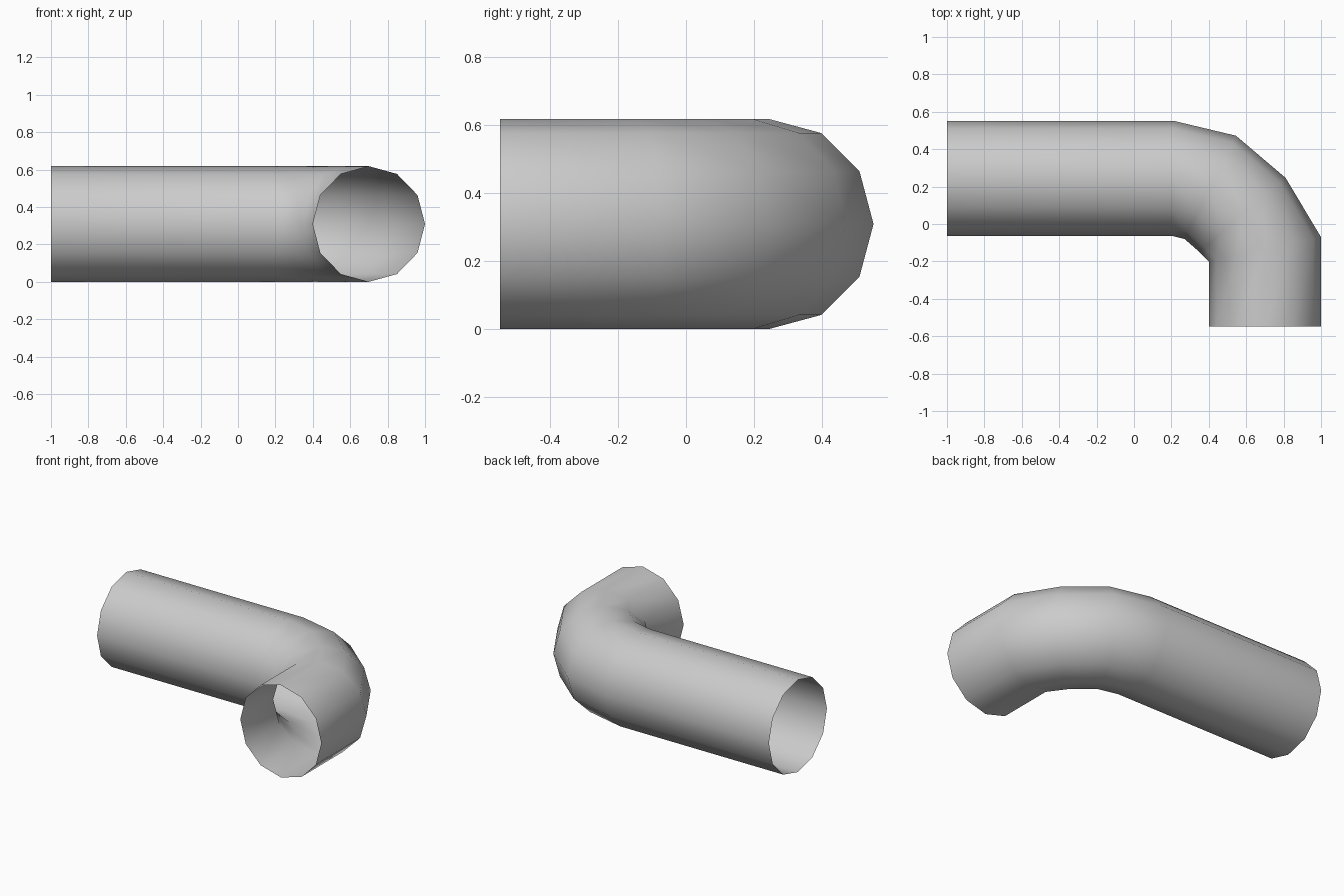
import bpy
import bmesh
import math
from mathutils import Vector

if "Cube" in bpy.data.objects:
    bpy.data.objects.remove(bpy.data.objects["Cube"])

SIDES = 12
RADIUS_Z = 0.309

# Ring stations along the elbow: inner and outer points (x, y) seen from above
stations = [
    ((-1.0, -0.063), (-1.0, 0.552)),
    ((0.20, -0.063), (0.21, 0.552)),
    ((0.27, -0.08), (0.545, 0.472)),
    ((0.35, -0.15), (0.81, 0.247)),
    ((0.40, -0.20), (1.0, -0.07)),
    ((0.40, -0.547), (1.0, -0.547)),
]

bm = bmesh.new()


def add_ring(inner, outer):
    a = Vector((*inner, RADIUS_Z))
    b = Vector((*outer, RADIUS_Z))
    centre, half = (a + b) / 2, (b - a) / 2
    ring = []
    for i in range(SIDES):
        t = 2 * math.pi * i / SIDES
        ring.append(bm.verts.new(centre + half * math.cos(t)
                                 + Vector((0, 0, RADIUS_Z * math.sin(t)))))
    return ring


# Open-ended pipe wall bridged between neighbouring rings
rings = [add_ring(*s) for s in stations]
for r0, r1 in zip(rings, rings[1:]):
    for i in range(SIDES):
        j = (i + 1) % SIDES
        face = bm.faces.new((r0[i], r0[j], r1[j], r1[i]))
        face.smooth = True
bmesh.ops.recalc_face_normals(bm, faces=bm.faces)

# Make sure the wall faces outward
bm.normal_update()
first = bm.faces[:][0]
axis = Vector((first.calc_center_median().x, 0.2445, RADIUS_Z))
if first.normal.dot(first.calc_center_median() - axis) < 0:
    bmesh.ops.reverse_faces(bm, faces=bm.faces)

mesh = bpy.data.meshes.new("elbow_pipe")
bm.to_mesh(mesh)
bm.free()
pipe = bpy.data.objects.new("elbow_pipe", mesh)
bpy.context.collection.objects.link(pipe)
